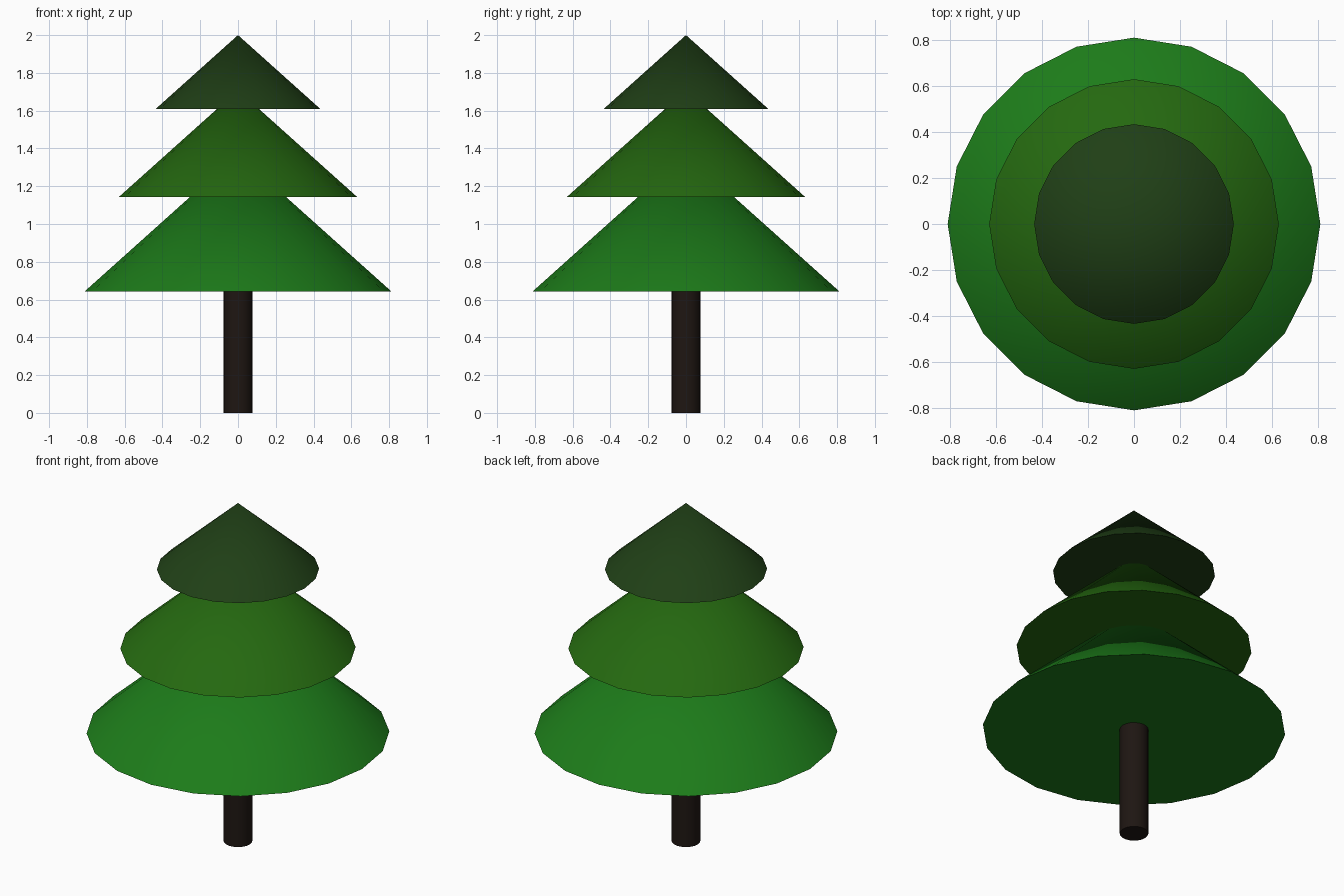
import bpy
import math

if "Cube" in bpy.data.objects:
    bpy.data.objects.remove(bpy.data.objects["Cube"])


def finish(name, color):
    """Name the new part, shade it smooth with a sharp rim, colour it."""
    obj = bpy.context.object
    obj.name = name
    bpy.ops.object.shade_smooth_by_angle(angle=math.radians(30))
    mat = bpy.data.materials.new(name + "_color")
    mat.diffuse_color = (*color, 1.0)
    mat.use_nodes = True
    mat.node_tree.nodes["Principled BSDF"].inputs["Base Color"].default_value = mat.diffuse_color
    obj.data.materials.append(mat)
    return obj


# Trunk, running up into the lowest foliage tier
TRUNK_TOP = 0.75
bpy.ops.mesh.primitive_cylinder_add(
    vertices=20, radius=0.077, depth=TRUNK_TOP, location=(0, 0, TRUNK_TOP / 2))
finish("trunk", (0.013, 0.008, 0.006))

# Foliage: three closed cones of the same proportions, each overlapping the next
TIERS = [
    ("lower_foliage", 0.812, 0.643, (0.012, 0.20, 0.010)),
    ("middle_foliage", 0.631, 1.143, (0.018, 0.14, 0.005)),
    ("upper_foliage", 0.435, 1.61, (0.014, 0.05, 0.008)),
]
SLOPE = 0.39 / 0.435
for name, radius, base, color in TIERS:
    height = radius * SLOPE
    bpy.ops.mesh.primitive_cone_add(
        vertices=20, radius1=radius, radius2=0, depth=height,
        location=(0, 0, base + height / 2))
    finish(name, color)
